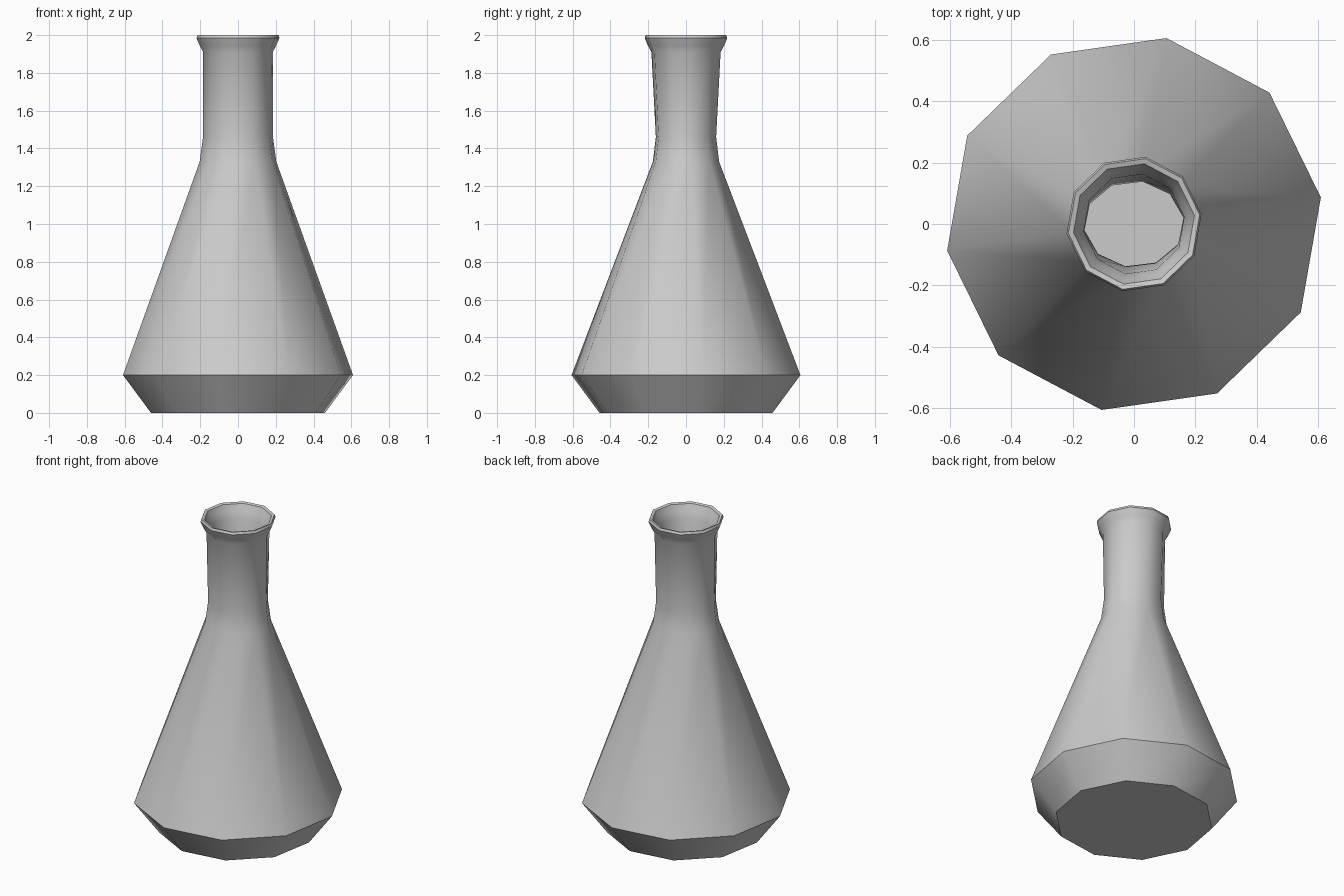
import bpy, bmesh, math

if "Cube" in bpy.data.objects:
    bpy.data.objects.remove(bpy.data.objects["Cube"])

SIDES = 10
OFFSET = math.radians(8.1)

# Profile rings (x radius, y radius, z): outer wall going up, then inner wall going down
outer = [(0.465, 0.465, 0.0), (0.615, 0.615, 0.2), (0.205, 0.178, 1.33),
         (0.187, 0.162, 1.46), (0.186, 0.186, 1.91), (0.205, 0.205, 1.945),
         (0.222, 0.222, 1.985)]
inner = [(0.216, 0.216, 2.0), (0.199, 0.199, 1.995), (0.183, 0.183, 1.955),
         (0.165, 0.165, 1.915), (0.163, 0.140, 1.46), (0.182, 0.156, 1.325),
         (0.588, 0.588, 0.205), (0.455, 0.455, 0.022)]


def add_ring(bm, rx, ry, z):
    angles = [OFFSET + i * math.tau / SIDES for i in range(SIDES)]
    return [bm.verts.new((rx * math.cos(a), ry * math.sin(a), z)) for a in angles]


# Hollow flask body
bm = bmesh.new()
rings = [add_ring(bm, *r) for r in outer + inner]
for a, b in zip(rings, rings[1:]):
    for i in range(SIDES):
        j = (i + 1) % SIDES
        bm.faces.new((a[i], a[j], b[j], b[i]))

# Base underside and inner floor
bm.faces.new(rings[0][::-1])
bm.faces.new(rings[-1])
bmesh.ops.recalc_face_normals(bm, faces=bm.faces)

mesh = bpy.data.meshes.new("flask")
bm.to_mesh(mesh)
bm.free()
flask = bpy.data.objects.new("flask", mesh)
bpy.context.collection.objects.link(flask)

# Smooth sides with crisp base edges
bpy.context.view_layer.objects.active = flask
flask.select_set(True)
bpy.ops.object.shade_smooth_by_angle(angle=math.radians(40))
